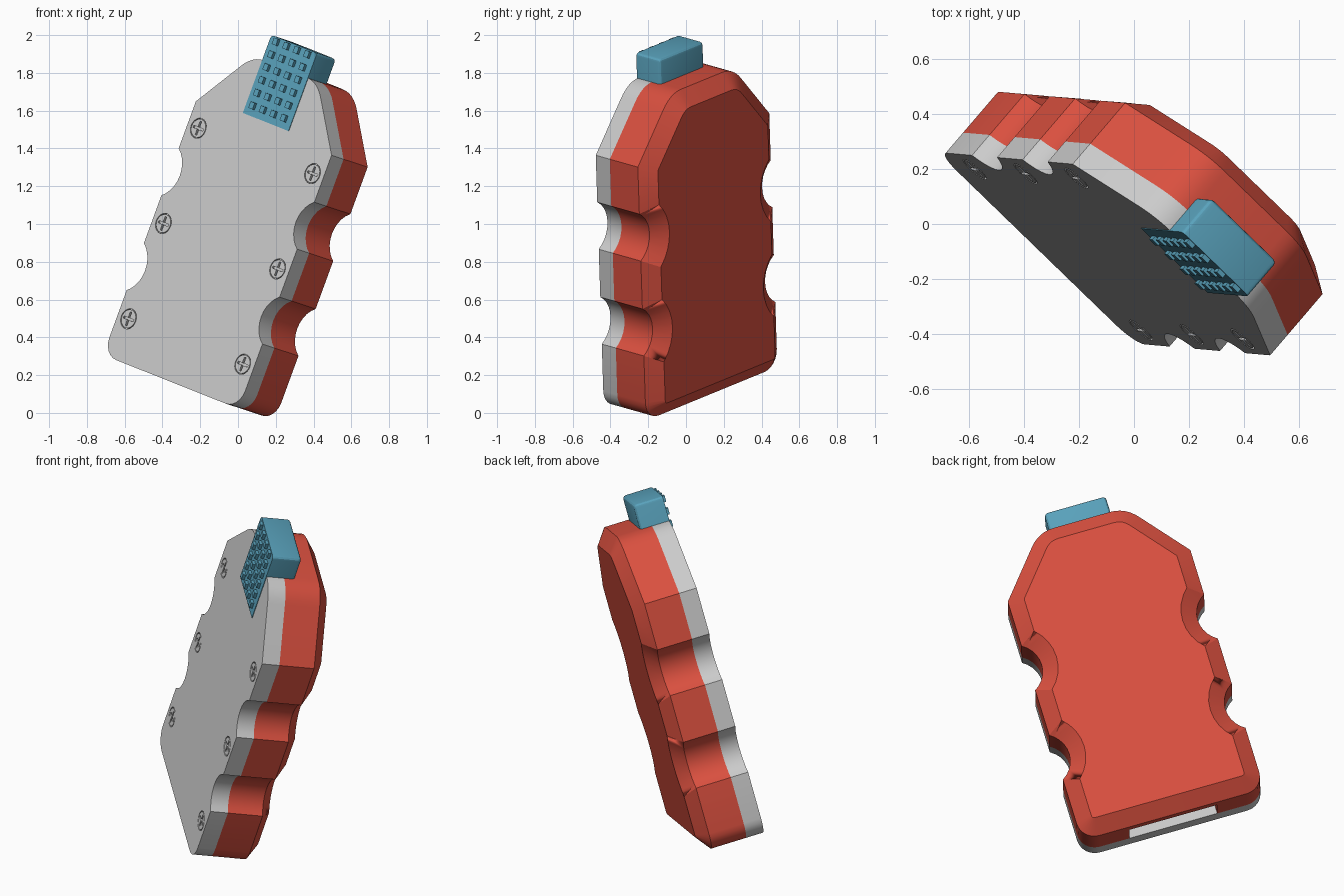
import bpy, bmesh, math
from mathutils import Matrix, Vector

if "Cube" in bpy.data.objects:
    bpy.data.objects.remove(bpy.data.objects["Cube"])

# Tilted frame: u = width, v = length, n = outward normal of the flat grey plate
v = Vector((0.344, -0.03, 0.939)).normalized()
u = Vector((0.691, -0.669, -0.274))
u = (u - v * u.dot(v)).normalized()
n = u.cross(v)
FRAME = Matrix((u, v, n)).transposed().to_4x4()
FRAME.translation = (-0.0925, -0.11, 0.8825)


def material(name, color):
    m = bpy.data.materials.new(name)
    m.diffuse_color = color
    m.use_nodes = True
    m.node_tree.nodes["Principled BSDF"].inputs["Base Color"].default_value = m.diffuse_color
    return m


RED = material("red", (0.70, 0.08, 0.05, 1))
BLUE = material("blue", (0.10, 0.36, 0.50, 1))


def finish(name, bm, mat=None, smooth=True):
    bmesh.ops.recalc_face_normals(bm, faces=bm.faces)
    me = bpy.data.meshes.new(name)
    bm.to_mesh(me)
    bm.free()
    ob = bpy.data.objects.new(name, me)
    bpy.context.collection.objects.link(ob)
    ob.matrix_world = FRAME
    if mat:
        me.materials.append(mat)
    if smooth:
        bpy.ops.object.select_all(action='DESELECT')
        ob.select_set(True)
        bpy.context.view_layer.objects.active = ob
        bpy.ops.object.shade_smooth_by_angle(angle=math.radians(25))
    return ob


def add_box(bm, lo, hi, spin=0):
    c = [(a + b) / 2 for a, b in zip(lo, hi)]
    s = [b - a for a, b in zip(lo, hi)]
    m = Matrix.Translation(c) @ Matrix.Rotation(spin, 4, 'Z') @ Matrix.Diagonal((*s, 1))
    bmesh.ops.create_cube(bm, size=1, matrix=m)


def add_disc(bm, x, y, r, z0, z1):
    bmesh.ops.create_cone(bm, cap_ends=True, segments=24, radius1=r, radius2=r,
                          depth=z1 - z0, matrix=Matrix.Translation((x, y, (z0 + z1) / 2)))


def cut(ob, bm, name):
    cutter = finish(name, bm, smooth=False)
    cutter.hide_render = True
    cutter.hide_viewport = True
    mod = ob.modifiers.new("cut", 'BOOLEAN')
    mod.operation = 'DIFFERENCE'
    mod.solver = 'EXACT'
    mod.object = cutter


def arc(cx, cy, r, a0, a1, steps):
    return [(cx + r * math.cos(math.radians(a0 + (a1 - a0) * i / steps)),
             cy + r * math.sin(math.radians(a0 + (a1 - a0) * i / steps)))
            for i in range(steps + 1)]


def notch(y0, y1, x=0.52, depth=0.075):
    h = (y1 - y0) / 2
    r = (h * h + depth * depth) / (2 * depth)
    a = math.degrees(math.asin(h / r))
    return arc(x + r - depth, (y0 + y1) / 2, r, 180 + a, 180 - a, 10)


# Half outline: rounded foot, two finger notches, sloped shoulder, rounded top
half = arc(0.42, -0.665, 0.1, -90, 0, 6)
half += notch(-0.4, -0.135) + notch(0.135, 0.4) + [(0.52, 0.665)]
p0, p1, p2 = Vector((0.31, 0.922)), Vector((0.25, 1.0)), Vector((0.16, 1.0))
for i in range(7):
    t = i / 6
    half.append(tuple(p0 * (1 - t) ** 2 + p1 * 2 * t * (1 - t) + p2 * t * t))
outline = half + [(-x, y) for x, y in reversed(half)]


def slab(z0, z1):
    bm = bmesh.new()
    f = bm.faces.new([bm.verts.new((x, y, z0)) for x, y in outline])
    g = bmesh.ops.extrude_face_region(bm, geom=[f], use_keep_orig=True)
    for w in g["geom"]:
        if isinstance(w, bmesh.types.BMVert):
            w.co.z = z1
    bmesh.ops.recalc_face_normals(bm, faces=bm.faces)
    return bm


# Red body with chamfered back and a slot in the foot
bm = slab(-0.1, -0.3)
back = min(bm.faces, key=lambda f: f.calc_center_median().z)
bmesh.ops.inset_region(bm, faces=[back], thickness=0.085, use_even_offset=True)
for w in back.verts:
    w.co.z = -0.365
body = finish("body", bm, RED)
bm = bmesh.new()
add_box(bm, (-0.25, -0.9, -0.25), (0.25, -0.55, -0.05))
cut(body, bm, "foot_slot_cutter")

# Grey front plate with screw pockets
plate = finish("front_plate", slab(0, -0.1))
spots = [(sx * 0.4375, k * 0.5375) for sx in (-1, 1) for k in (-1, 0, 1)]
bm = bmesh.new()
for x, y in spots:
    add_disc(bm, x, y, 0.055, -0.012, 0.05)
cut(plate, bm, "screw_pocket_cutter")

# Cross-head screws
for i, (x, y) in enumerate(spots):
    bm = bmesh.new()
    add_disc(bm, x, y, 0.05, -0.03, 0)
    screw = finish(f"screw_{i + 1}", bm)
    for spin in (0, math.pi / 2):
        bm = bmesh.new()
        add_box(bm, (x - 0.038, y - 0.006, -0.012), (x + 0.038, y + 0.006, 0.03), spin)
        cut(screw, bm, f"screw_{i + 1}_slot_cutter")

# Blue block at the top, front face almost flush with the plate
bm = bmesh.new()
add_box(bm, (-0.175, 0.70, -0.165), (0.175, 1.14, 0.003))
edges = [e for e in bm.edges if min(w.co.z for w in e.verts) < -0.1
         and min(w.co.y for w in e.verts) > 0.8 or max(w.co.z for w in e.verts) < -0.1]
bmesh.ops.bevel(bm, geom=edges, offset=0.02, segments=3, profile=0.5, affect='EDGES')
finish("top_block", bm, BLUE)

# Grid of small pegs on the block
bm = bmesh.new()
for c in range(4):
    for r in range(6):
        x, y = -0.12 + 0.08 * c, 0.755 + 0.072 * r
        add_box(bm, (x - 0.016, y - 0.018, -0.01), (x + 0.016, y + 0.018, 0.02))
finish("block_pegs", bm, BLUE, smooth=False)
